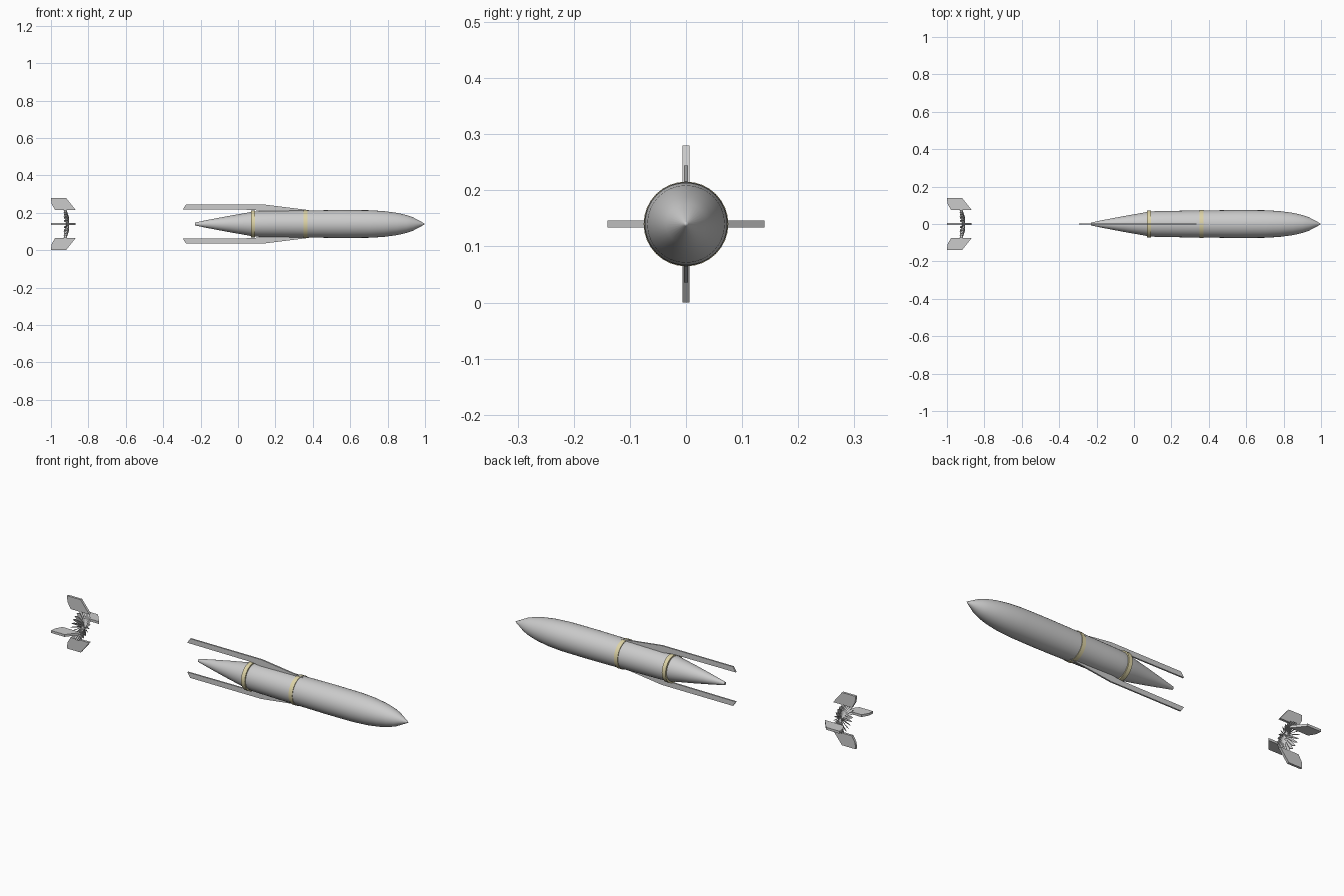
import bpy, bmesh, math
from mathutils import Matrix, Vector

if "Cube" in bpy.data.objects:
    bpy.data.objects.remove(bpy.data.objects["Cube"])

AXIS_Z = 0.14
MOVE = Matrix.Translation((0, 0, AXIS_Z))


def finish(bm, name, smooth=None, mat=None):
    bmesh.ops.recalc_face_normals(bm, faces=bm.faces[:])
    bm.transform(MOVE)
    me = bpy.data.meshes.new(name)
    bm.to_mesh(me)
    bm.free()
    ob = bpy.data.objects.new(name, me)
    bpy.context.collection.objects.link(ob)
    if mat:
        me.materials.append(mat)
    if smooth:
        bpy.ops.object.select_all(action='DESELECT')
        ob.select_set(True)
        bpy.context.view_layer.objects.active = ob
        bpy.ops.object.shade_smooth_by_angle(angle=math.radians(smooth))
    return ob


def lathe(name, profile, mat=None, sides=32, closed=False):
    """Revolve (x, radius) points around the long axis."""
    bm = bmesh.new()
    vs = [bm.verts.new((x, 0, r)) for x, r in profile]
    es = [bm.edges.new(p) for p in zip(vs, vs[1:])]
    if closed:
        es.append(bm.edges.new((vs[-1], vs[0])))
    bmesh.ops.spin(bm, geom=vs + es, axis=(1, 0, 0), cent=(0, 0, 0),
                   angle=math.tau, steps=sides)
    bmesh.ops.remove_doubles(bm, verts=bm.verts[:], dist=1e-5)
    return finish(bm, name, 30, mat)


def plate(name, outline, thick, angle):
    """Flat plate from an (x, radius) outline, turned around the long axis."""
    bm = bmesh.new()
    f = bm.faces.new([bm.verts.new((x, -thick / 2, r)) for x, r in outline])
    ext = bmesh.ops.extrude_face_region(bm, geom=[f])['geom']
    bmesh.ops.translate(bm, vec=(0, thick, 0),
                        verts=[v for v in ext if isinstance(v, bmesh.types.BMVert)])
    bm.transform(Matrix.Rotation(angle, 4, 'X'))
    return finish(bm, name)


cream = bpy.data.materials.new("cream_band")
cream.diffuse_color = (0.72, 0.65, 0.38, 1)
cream.use_nodes = True
cream.node_tree.nodes["Principled BSDF"].inputs["Base Color"].default_value = cream.diffuse_color

# Body with pointed nose and tapered tail
lathe("body", [(-0.23, 0), (-0.23, 0.008), (-0.15, 0.024), (-0.05, 0.043),
               (0.03, 0.057), (0.08, 0.066), (0.12, 0.069), (0.22, 0.0705), (0.36, 0.0725),
               (0.55, 0.0745), (0.70, 0.0735), (0.78, 0.069), (0.85, 0.0595),
               (0.90, 0.048), (0.935, 0.036), (0.995, 0.004), (1.0, 0)])

# Two cream bands
for name, x, r in (("rear_band", 0.08, 0.0735), ("front_band", 0.36, 0.0755)):
    lathe(name, [(x - 0.011, r - 0.012), (x - 0.011, r), (x + 0.011, r),
                 (x + 0.011, r - 0.012)], cream, closed=True)

# Long strakes above and below
for i, name in enumerate(("upper_strake", "lower_strake")):
    plate(name, [(-0.295, 0.078), (-0.278, 0.104), (0.14, 0.104), (0.38, 0.074),
                 (0.38, 0.066), (0.15, 0.066), (0.08, 0.076)], 0.008, i * math.pi)

# Detached tail fins
for i in range(4):
    plate(f"tail_fin_{i + 1}", [(-1.0, 0.14), (-0.92, 0.14), (-0.868, 0.075),
                                (-0.978, 0.075), (-0.997, 0.108)], 0.0125, i * math.pi / 2)

# Tail fan: thin twisted blades sweeping back from the centre
bm = bmesh.new()
N = 24
for i in range(N):
    rot = Matrix.Rotation(math.tau * i / N, 4, 'X')
    rings = []
    for r, x, twist, half in ((0.004, -0.908, 0.9, 0.006), (0.04, -0.912, 0.6, 0.008),
                              (0.074, -0.924, 0.4, 0.008)):
        c, s = math.cos(twist), math.sin(twist)
        rings.append([bm.verts.new(rot @ Vector((x + c * a - s * b, s * a + c * b, r)))
                      for a, b in ((-half, -0.001), (half, -0.001),
                                   (half, 0.001), (-half, 0.001))])
    for lo, hi in zip(rings, rings[1:]):
        for k in range(4):
            bm.faces.new((lo[k], lo[(k + 1) % 4], hi[(k + 1) % 4], hi[k]))
    bm.faces.new(rings[0])
    bm.faces.new(rings[-1])
finish(bm, "tail_fan")
